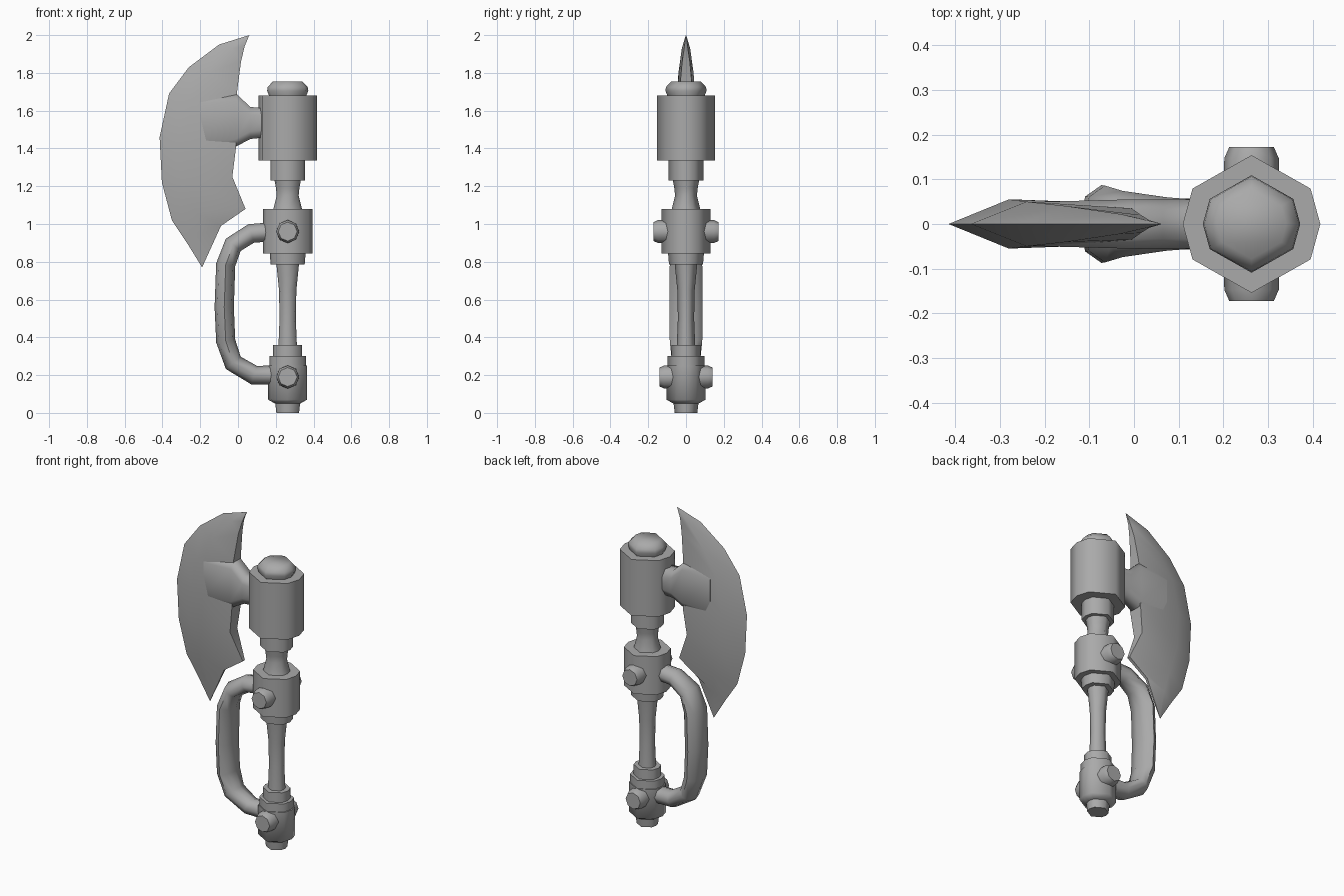
import bpy, bmesh, math
from mathutils import Vector

cube = bpy.data.objects.get("Cube")
if cube:
    bpy.data.objects.remove(cube)

AXIS = 0.263
steel = bpy.data.materials.new("steel_grey")
steel.use_nodes = True
GREY = (0.4, 0.4, 0.4, 1)
steel.diffuse_color = GREY
steel.node_tree.nodes["Principled BSDF"].inputs["Base Color"].default_value = GREY


def finish(name, bm, angle=62):
    """Turn a bmesh into a smooth-shaded object."""
    bmesh.ops.remove_doubles(bm, verts=bm.verts, dist=0.0005)
    bmesh.ops.recalc_face_normals(bm, faces=bm.faces)
    mesh = bpy.data.meshes.new(name)
    bm.to_mesh(mesh)
    bm.free()
    mesh.materials.append(steel)
    ob = bpy.data.objects.new(name, mesh)
    bpy.context.collection.objects.link(ob)
    bpy.ops.object.select_all(action="DESELECT")
    ob.select_set(True)
    bpy.context.view_layer.objects.active = ob
    bpy.ops.object.shade_smooth_by_angle(angle=math.radians(angle))
    return ob


def loft(name, rings, angle=62):
    """Bridge closed rings of points and cap both ends."""
    bm = bmesh.new()
    loops = [[bm.verts.new(p) for p in ring] for ring in rings]
    n = len(loops[0])
    for a, b in zip(loops, loops[1:]):
        for i in range(n):
            j = (i + 1) % n
            bm.faces.new((a[i], a[j], b[j], b[i]))
    bm.faces.new(loops[0])
    bm.faces.new(loops[-1])
    return finish(name, bm, angle)


# Shaft pieces share one slightly uneven eight-sided section
SIDES = [math.radians(a) for a in (0, 31, 90, 149, 180, 211, 270, 329)]


def turned(name, profile):
    loft(name, [[(AXIS + r * math.cos(a), r * math.sin(a), z) for a in SIDES]
                for r, z in profile])


turned("pommel_tip", [(0.06, 0), (0.068, 0.07)])
turned("pommel", [(0.068, 0.05), (0.103, 0.07), (0.103, 0.25), (0.097, 0.25), (0.097, 0.3)])
turned("pommel_ring", [(0.077, 0.29), (0.077, 0.36)])
turned("grip", [(0.049, 0.35), (0.043, 0.5), (0.046, 0.65), (0.06, 0.79)])
turned("lower_collar", [(0.09, 0.785), (0.095, 0.845)])
turned("middle_hub", [(0.131, 0.845), (0.131, 1.08)])
turned("neck", [(0.078, 1.07), (0.058, 1.15), (0.062, 1.19), (0.07, 1.235)])
turned("upper_collar", [(0.092, 1.23), (0.092, 1.34)])
turned("head_drum", [(0.154, 1.335), (0.154, 1.68)])
turned("head_cap", [(0.095, 1.67), (0.109, 1.705), (0.106, 1.725), (0.078, 1.755)])


# Octagonal bolts on the front and back of both hubs
def bolt(name, z, side, reach):
    rings = []
    for y, r in ((0.05, 0.062), (reach - 0.025, 0.061), (reach, 0.05)):
        rings.append([(AXIS + r * math.cos(k * math.pi / 4), side * y,
                       z + r * math.sin(k * math.pi / 4)) for k in range(8)])
    loft(name, rings)


for side, word in ((-1, "front"), (1, "back")):
    bolt("upper_bolt_" + word, 0.96, side, 0.172)
    bolt("lower_bolt_" + word, 0.19, side, 0.14)

# Hand guard: flattened tube, path as x, z, half depth
path = [(0.18, 0.2, 0.055), (0.085, 0.2, 0.058), (-0.025, 0.265, 0.074),
        (-0.065, 0.38, 0.086), (-0.073, 0.56, 0.087), (-0.065, 0.785, 0.086),
        (-0.025, 0.89, 0.074), (0.07, 0.95, 0.06), (0.2, 0.96, 0.05)]
rings = []
for i, (x, z, depth) in enumerate(path):
    before, after = path[max(i - 1, 0)], path[min(i + 1, len(path) - 1)]
    along = Vector((after[0] - before[0], 0, after[1] - before[1])).normalized()
    across = Vector((-along.z, 0, along.x))
    rings.append([Vector((x, 0, z)) + across * 0.051 * math.cos(k * math.pi / 4)
                  + Vector((0, depth * math.sin(k * math.pi / 4), 0)) for k in range(8)])
loft("hand_guard", rings)

# Blade stations: cutting edge, thick ridge and back edge, each as x, z, half depth
stations = [
    ((-0.10, 1.95, 0), (-0.03, 1.93, 0.022), (0.035, 1.94, 0.008)),
    ((-0.26, 1.83, 0), (-0.15, 1.80, 0.04), (0.016, 1.86, 0.02)),
    ((-0.365, 1.69, 0), (-0.24, 1.66, 0.05), (-0.005, 1.70, 0.035)),
    ((-0.415, 1.46, 0), (-0.28, 1.46, 0.055), (-0.01, 1.41, 0.045)),
    ((-0.403, 1.22, 0), (-0.27, 1.24, 0.055), (-0.03, 1.25, 0.035)),
    ((-0.35, 1.02, 0), (-0.22, 1.06, 0.045), (0.04, 1.08, 0.01)),
    ((-0.27, 0.90, 0), (-0.20, 0.94, 0.025), (-0.09, 0.99, 0.008)),
]


def section(edge, ridge, back):
    return [(edge[0], 0, edge[1]), (ridge[0], -ridge[2], ridge[1]), (back[0], -back[2], back[1]),
            (back[0], back[2], back[1]), (ridge[0], ridge[2], ridge[1])]


tips = [[(x, s * 0.001, z) for s in (0, -1, -1, 1, 1)] for x, z in ((0.06, 2.0), (-0.19, 0.77))]
loft("axe_blade", [tips[0]] + [section(*s) for s in stations] + [tips[1]], 50)

# Neck joining blade and drum: x, bottom, top, half depth
loft("blade_mount", [[(x, -d * 0.6, lo), (x, -d, lo + 0.04), (x, -d, hi - 0.04), (x, -d * 0.6, hi),
                      (x, d * 0.6, hi), (x, d, hi - 0.04), (x, d, lo + 0.04), (x, d * 0.6, lo)]
                     for x, lo, hi, d in ((-0.2, 1.4, 1.68, 0.05), (-0.01, 1.41, 1.69, 0.055),
                                          (0.065, 1.45, 1.62, 0.055), (0.16, 1.46, 1.61, 0.055))])
